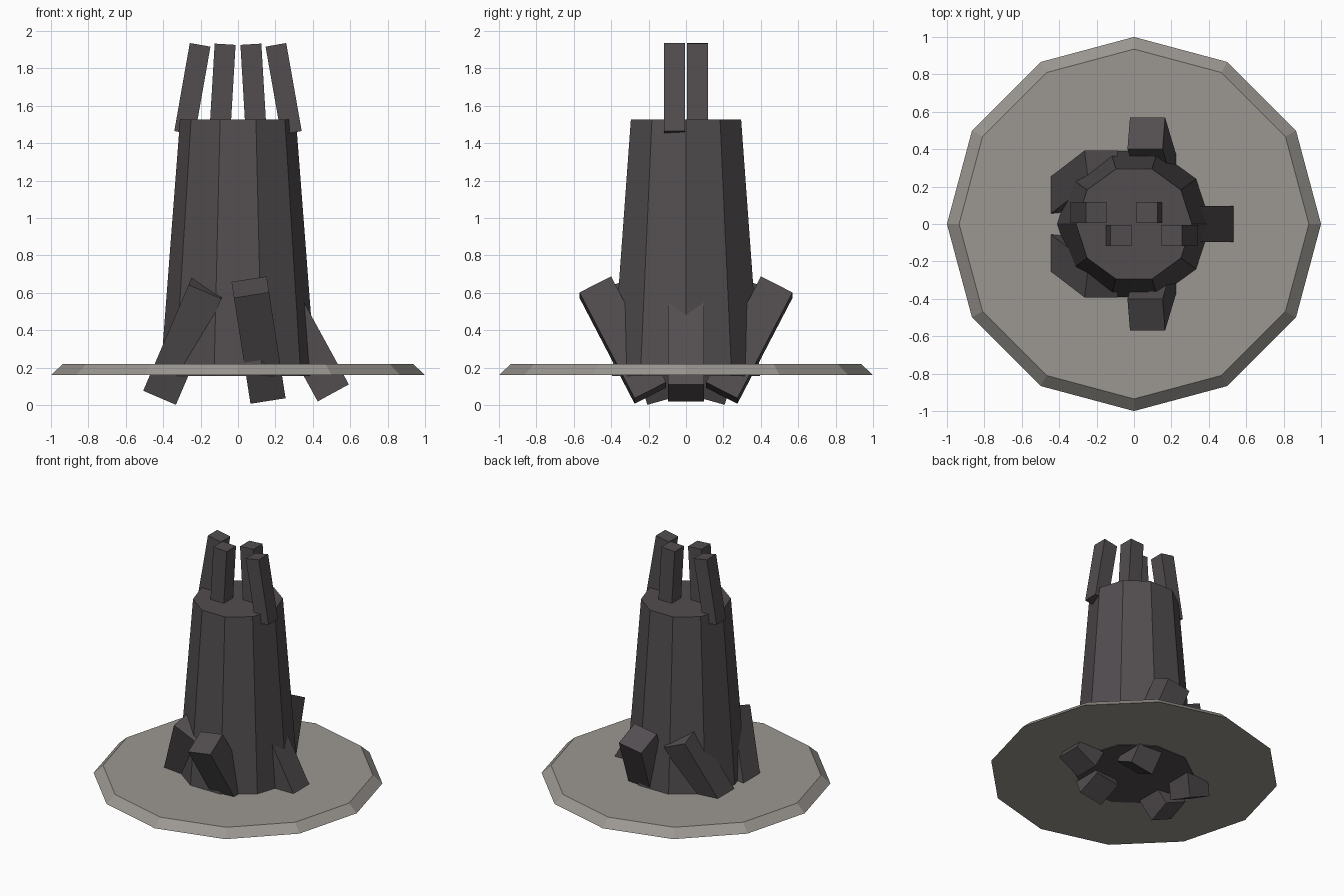
import bpy
from math import cos, sin, radians, tau
from mathutils import Euler

cube = bpy.data.objects.get("Cube")
if cube:
    bpy.data.objects.remove(cube, do_unlink=True)


def material(name, rgb):
    mat = bpy.data.materials.new(name)
    mat.use_nodes = True
    color = (*rgb, 1)
    mat.diffuse_color = color
    mat.node_tree.nodes["Principled BSDF"].inputs["Base Color"].default_value = color
    return mat


bark = material("dark bark", (0.085, 0.075, 0.08))
stone = material("pale stone", (0.33, 0.31, 0.285))


def finish(name, mat):
    obj = bpy.context.object
    obj.name = obj.data.name = name
    obj.data.materials.append(mat)
    return obj


def frustum(name, sides, r_bottom, r_top, z_bottom, z_top, mat):
    # Quarter turn puts a corner on the +x axis
    bpy.ops.mesh.primitive_cone_add(
        vertices=sides, radius1=r_bottom, radius2=r_top, depth=z_top - z_bottom,
        location=(0, 0, (z_bottom + z_top) / 2), rotation=(0, 0, -tau / 4))
    return finish(name, mat)


def beam(name, width, length, location, rotation, mat):
    bpy.ops.mesh.primitive_cube_add(size=1, location=location, rotation=rotation)
    bpy.context.object.scale = (width, width, length)
    return finish(name, mat)


# Ground slab and tapered trunk
frustum("ground_slab", 12, 1.0, 0.935, 0.16, 0.22, stone)
frustum("trunk", 10, 0.415, 0.31, 0.155, 1.525, bark)

# Five slanted roots around the trunk
for i in range(5):
    a = i * tau / 5
    beam(f"root_{i + 1}", 0.19, 0.644,
         (0.355 * cos(a), 0.355 * sin(a), 0.347),
         Euler((-0.5 * sin(a), -0.5 * cos(a), 0)), bark)

# Four splinters leaning inward above the trunk, alternating back and front
for i, (x, tilt) in enumerate([(-0.244, 10), (-0.083, 3.4), (0.083, -3.4), (0.244, -10)]):
    y = 0.062 if i % 2 == 0 else -0.062
    beam(f"splinter_{i + 1}", 0.112, 0.478, (x, y, 1.69),
         (0, radians(tilt), 0), bark)
